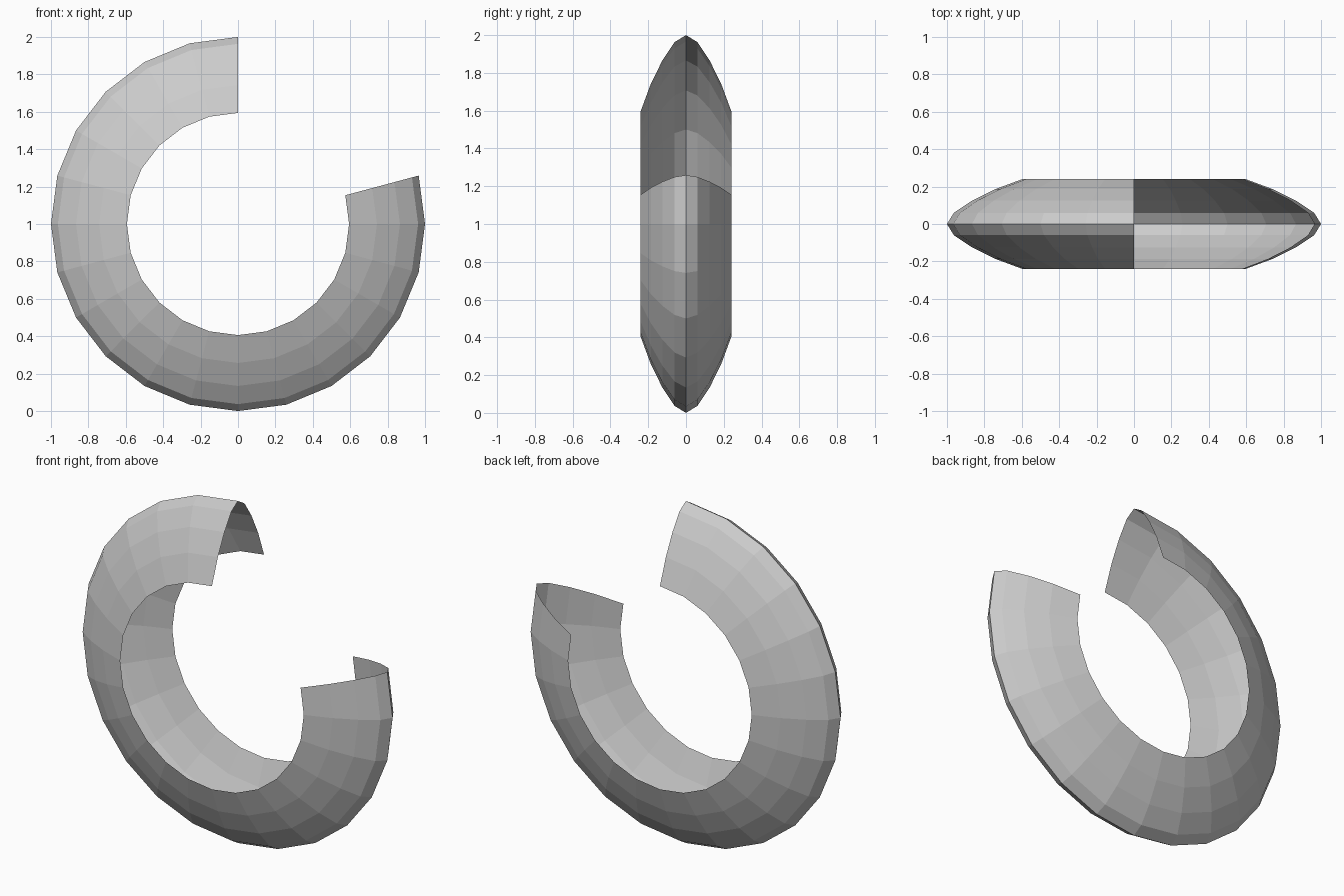
import bpy
import bmesh
import math
from mathutils import Matrix, Vector

cube = bpy.data.objects.get("Cube")
if cube:
    bpy.data.objects.remove(cube, do_unlink=True)

# Plain grey surface
grey = bpy.data.materials.new("light_grey")
grey.use_nodes = True
colour = (0.6, 0.6, 0.6, 1.0)
grey.diffuse_color = colour
grey.node_tree.nodes["Principled BSDF"].inputs["Base Color"].default_value = colour

# Half cross-section as (radius, half width), mirrored into a pointed arch
half = [(1.0, 0.0), (0.963, 0.06), (0.866, 0.125), (0.743, 0.186), (0.594, 0.241)]
arch = [(r, -w) for r, w in reversed(half)] + half[1:]

# Sweep the arch around the y axis, leaving a gap at the upper left
STEP = math.radians(15)
SEGMENTS = 19
bm = bmesh.new()
centre = Vector((0, 0, 1))
rings = []
for i in range(SEGMENTS + 1):
    turn = Matrix.Rotation(-i * STEP, 3, 'Y')
    rings.append([bm.verts.new(centre + turn @ Vector((0, w, r))) for r, w in arch])
for a, b in zip(rings, rings[1:]):
    for j in range(len(arch) - 1):
        bm.faces.new((a[j], a[j + 1], b[j + 1], b[j]))

# Point the open shell's faces away from the hollow side
bm.normal_update()
for face in bm.faces:
    if face.normal.dot(face.calc_center_median() - centre) < 0:
        face.normal_flip()

mesh = bpy.data.meshes.new("open_ring_shell")
bm.to_mesh(mesh)
bm.free()
mesh.materials.append(grey)
shell = bpy.data.objects.new("open_ring_shell", mesh)
bpy.context.collection.objects.link(shell)
